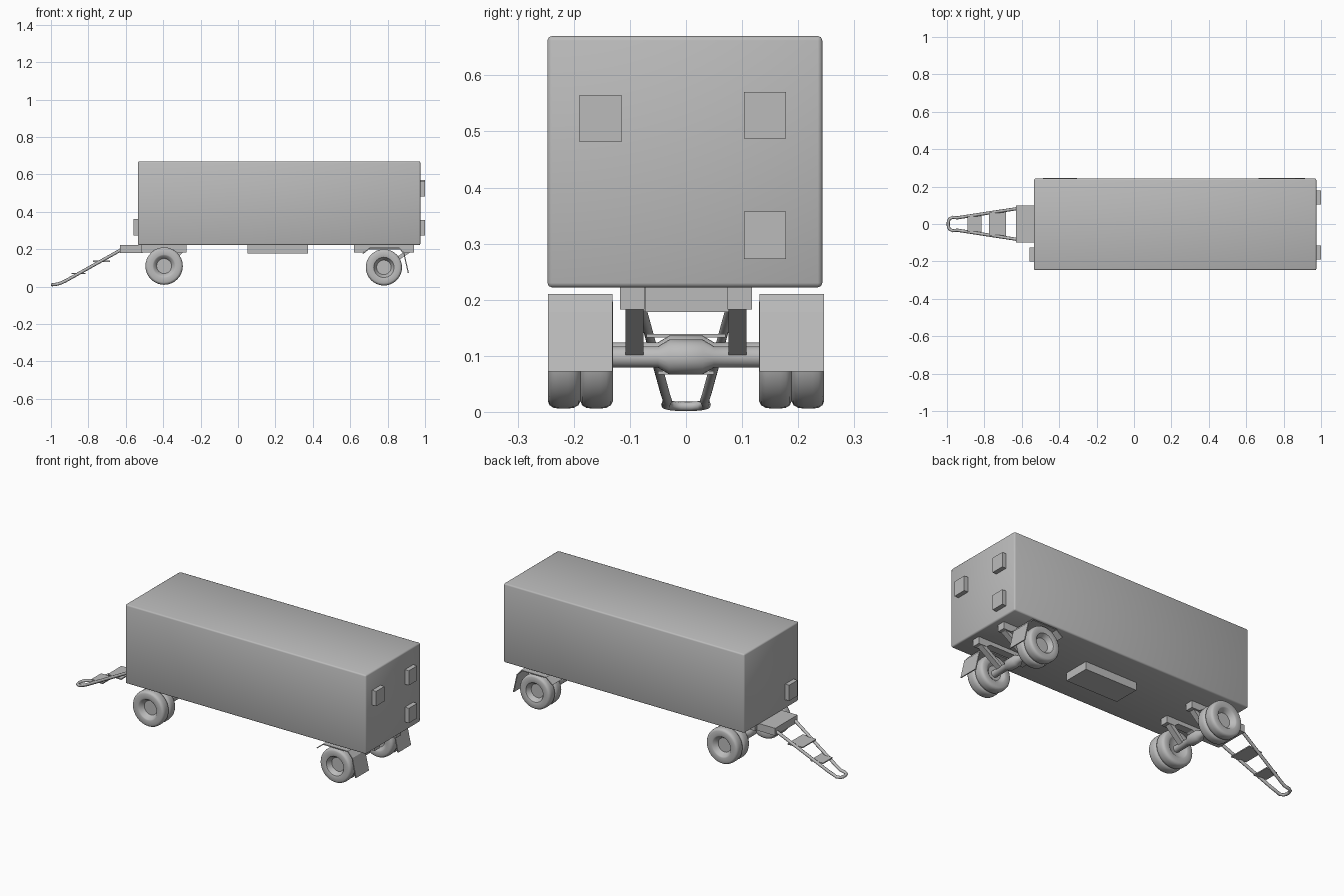
import bpy, bmesh, math
from mathutils import Vector

if "Cube" in bpy.data.objects:
    bpy.data.objects.remove(bpy.data.objects["Cube"])

grey = bpy.data.materials.new("plain grey")
grey.use_nodes = True
tone = (0.5, 0.5, 0.5, 1)
grey.diffuse_color = tone
grey.node_tree.nodes["Principled BSDF"].inputs["Base Color"].default_value = tone


def finish(name, bm, smooth=None):
    bmesh.ops.recalc_face_normals(bm, faces=bm.faces)
    mesh = bpy.data.meshes.new(name)
    bm.to_mesh(mesh)
    bm.free()
    mesh.materials.append(grey)
    ob = bpy.data.objects.new(name, mesh)
    bpy.context.collection.objects.link(ob)
    if smooth:
        bpy.ops.object.select_all(action="DESELECT")
        ob.select_set(True)
        bpy.context.view_layer.objects.active = ob
        bpy.ops.object.shade_smooth_by_angle(angle=math.radians(smooth))
    return ob


def box(name, lo, hi, bevel=0, smooth=None):
    bm = bmesh.new()
    bmesh.ops.create_cube(bm, size=1)
    for v in bm.verts:
        v.co = [(a + b) / 2 + c * (b - a) for a, b, c in zip(lo, hi, v.co)]
    if bevel:
        bmesh.ops.bevel(bm, geom=bm.edges[:], offset=bevel, segments=2,
                        profile=0.5, affect="EDGES")
    return finish(name, bm, smooth)


def extrude_y(name, profile, y0, y1):
    """Side outline in x and z, given thickness along y."""
    bm = bmesh.new()
    face = bm.faces.new([bm.verts.new((x, y0, z)) for x, z in profile])
    new = bmesh.ops.extrude_face_region(bm, geom=[face])["geom"]
    bmesh.ops.translate(bm, vec=(0, y1 - y0, 0),
                        verts=[g for g in new if isinstance(g, bmesh.types.BMVert)])
    return finish(name, bm)


def lathe_y(name, profile, x, z, sides=32, smooth=40):
    """Profile of (y, radius) turned about an axle along y."""
    bm = bmesh.new()
    verts = [bm.verts.new((x, y, z + r)) for y, r in profile]
    edges = [bm.edges.new(p) for p in zip(verts, verts[1:])]
    bmesh.ops.spin(bm, geom=verts + edges, cent=(x, 0, z), axis=(0, 1, 0),
                   angle=math.tau, steps=sides)
    bmesh.ops.remove_doubles(bm, verts=bm.verts, dist=0.0001)
    return finish(name, bm, smooth)


def sides():
    return (("left", -1), ("right", 1))


# Cargo body
box("cargo_body", (-0.535, -0.247, 0.222), (0.975, 0.243, 0.67), 0.008, 60)

# Boxes on the end walls and the belly
box("end_box_upper_a", (0.97, -0.19, 0.481), (1.0, -0.115, 0.565))
box("end_box_upper_b", (0.97, 0.103, 0.487), (1.0, 0.178, 0.57))
box("end_box_lower", (0.97, 0.103, 0.273), (1.0, 0.178, 0.357))
box("nose_box", (-0.56, -0.2, 0.273), (-0.53, -0.125, 0.362))
box("belly_box", (0.05, -0.073, 0.178), (0.375, 0.077, 0.225))

# Tyre pair with dished rims on both faces
R = 0.1
tyre = [(0.0, 0.86), (0.004, 0.94), (0.012, 0.985), (0.022, 1.0), (0.038, 1.0),
        (0.048, 0.985), (0.055, 0.94), (0.058, 0.87)]
pair = [(0.015, 0), (0.015, 0.4), (0.002, 0.56), (0, 0.62)] + tyre
pair += [(y + 0.058, r) for y, r in tyre]
pair += [(0.116, 0.62), (0.114, 0.56), (0.088, 0.4), (0.088, 0)]

# Running gear
for end, cx, cz, half in (("drawbar", -0.395, 0.11, 0.12), ("tail", 0.78, 0.103, 0.16)):
    radius = R if end == "drawbar" else 0.097
    axle = [(-0.145, 0), (-0.145, 0.019), (-0.05, 0.019), (-0.03, 0.031),
            (0.03, 0.031), (0.05, 0.019), (0.145, 0.019), (0.145, 0)]
    lathe_y(end + "_axle", axle, cx, cz - 0.005, 20, 35)
    for side, s in sides():
        lathe_y(f"{end}_wheels_{side}",
                [(s * (0.13 + y), r * radius) for y, r in pair], cx, cz)
        # Chamfered suspension rail
        rail = [(cx - half, 0.223), (cx - half, 0.183), (cx - half + 0.05, 0.183),
                (cx - half + 0.075, 0.2), (cx + half - 0.075, 0.2),
                (cx + half - 0.05, 0.183), (cx + half, 0.183), (cx + half, 0.223)]
        extrude_y(f"{end}_rail_{side}", rail, s * 0.074, s * 0.118)
        # Sloping strut from axle to rail
        strut = [(cx - 0.01, 0.105), (cx + 0.005, 0.092),
                 (cx + half - 0.02, 0.183), (cx + half - 0.045, 0.19)]
        extrude_y(f"{end}_strut_{side}", strut, s * 0.076, s * 0.108)

# Mudguards over the tail wheels
guard = [(0.665, 0.178), (0.705, 0.21), (0.862, 0.21), (0.89, 0.178), (0.914, 0.072)]
inner = [(0.669, 0.174), (0.707, 0.205), (0.859, 0.205), (0.885, 0.176), (0.908, 0.072)]
for side, s in sides():
    extrude_y(f"mudguard_{side}", guard + inner[::-1], s * 0.131, s * 0.246)

# Turntable plate
box("turntable_plate", (-0.63, -0.1, 0.18), (-0.51, 0.1, 0.222))

# Drawbar: one bent tube running out to the eye and back
half_path = [(-0.62, 0.083, 0.2), (-0.92, 0.037, 0.032), (-0.945, 0.033, 0.02),
             (-0.97, 0.036, 0.013), (-0.988, 0.026, 0.011), (-0.993, 0.01, 0.01)]
path = half_path + [(x, -y, z) for x, y, z in half_path[::-1]]
curve = bpy.data.curves.new("drawbar", "CURVE")
curve.dimensions = "3D"
curve.bevel_depth = 0.0085
curve.bevel_resolution = 2
curve.use_fill_caps = True
spline = curve.splines.new("POLY")
spline.points.add(len(path) - 1)
for point, co in zip(spline.points, path):
    point.co = (*co, 1)
curve.materials.append(grey)
bpy.context.collection.objects.link(bpy.data.objects.new("drawbar", curve))

# Drawbar cross plates
for i, (x0, x1, y0, y1, z) in enumerate(((-0.89, -0.815, 0.042, 0.05, 0.07),
                                        (-0.775, -0.685, 0.06, 0.07, 0.136))):
    bm = bmesh.new()
    ring = [(x0, -y0), (x1, -y1), (x1, y1), (x0, y0)]
    face = bm.faces.new([bm.verts.new((x, y, z - 0.003)) for x, y in ring])
    new = bmesh.ops.extrude_face_region(bm, geom=[face])["geom"]
    bmesh.ops.translate(bm, vec=Vector((0, 0, 0.006)),
                        verts=[g for g in new if isinstance(g, bmesh.types.BMVert)])
    finish(f"drawbar_plate_{i + 1}", bm)
